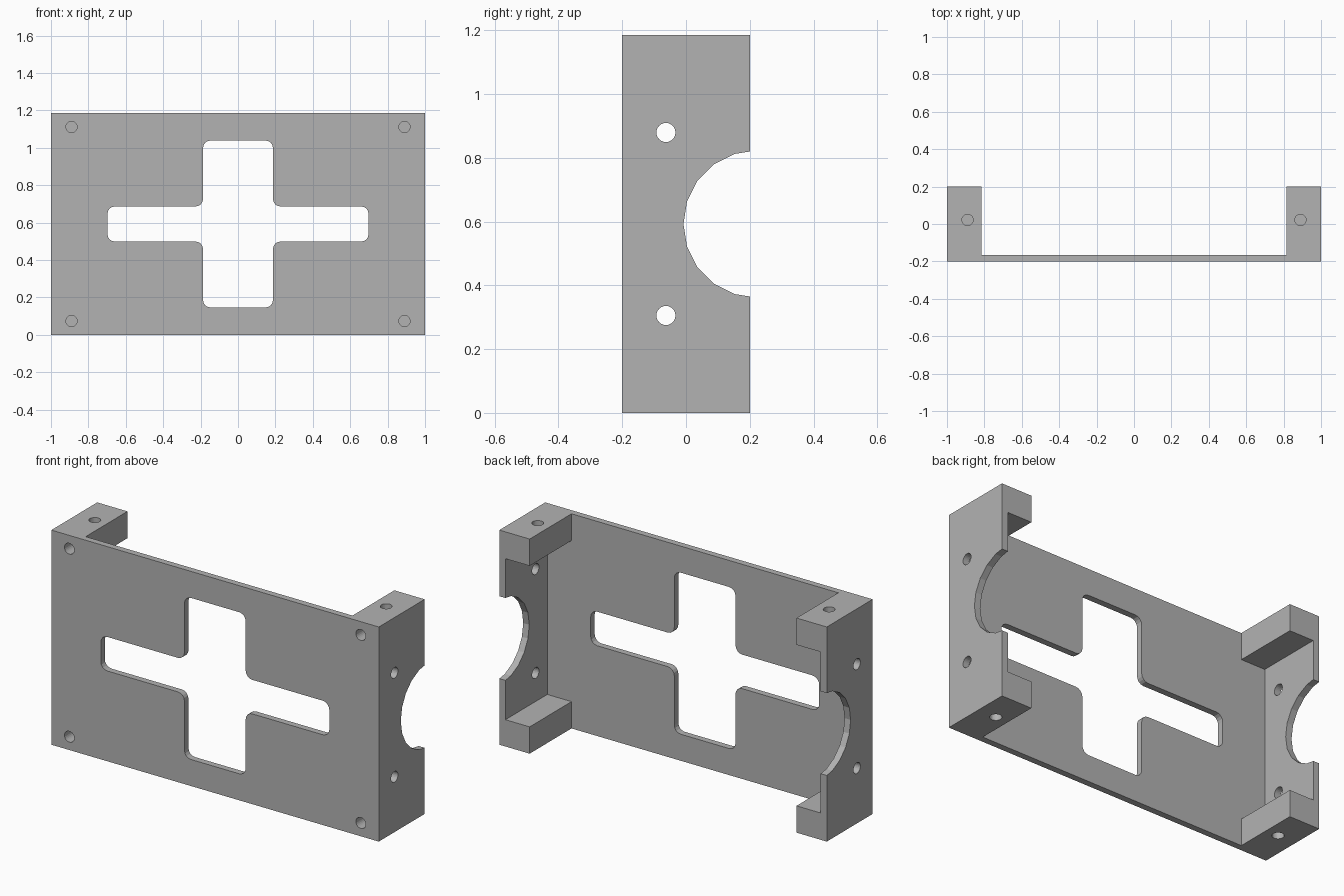
import bpy
import bmesh
from math import pi
from mathutils import Matrix

old = bpy.data.objects.get("Cube")
if old:
    bpy.data.objects.remove(old, do_unlink=True)

HEIGHT = 1.185
MID = HEIGHT / 2
DEPTH = 0.4
BLOCK = 0.148        # height of the corner blocks
PLATE_Y = -0.165     # back surface of the front plate

grey = bpy.data.materials.new("plain_grey")
grey.use_nodes = True
grey.diffuse_color = (0.45, 0.45, 0.45, 1)
grey.node_tree.nodes["Principled BSDF"].inputs["Base Color"].default_value = grey.diffuse_color


def make_object(name, bm):
    bmesh.ops.recalc_face_normals(bm, faces=bm.faces)
    mesh = bpy.data.meshes.new(name)
    bm.to_mesh(mesh)
    bm.free()
    mesh.materials.append(grey)
    obj = bpy.data.objects.new(name, mesh)
    bpy.context.collection.objects.link(obj)
    return obj


def box(name, low, high):
    bm = bmesh.new()
    size = [b - a for a, b in zip(low, high)]
    centre = [(a + b) / 2 for a, b in zip(low, high)]
    bmesh.ops.create_cube(bm, size=1, matrix=Matrix.Translation(centre) @ Matrix.Diagonal((*size, 1)))
    return make_object(name, bm)


def cylinder(name, centre, radius, length, axis, sides=24):
    turn = {"x": Matrix.Rotation(pi / 2, 4, "Y"), "y": Matrix.Rotation(pi / 2, 4, "X"), "z": Matrix()}
    bm = bmesh.new()
    bmesh.ops.create_cone(bm, cap_ends=True, segments=sides, radius1=radius, radius2=radius,
                          depth=length, matrix=Matrix.Translation(centre) @ turn[axis])
    return make_object(name, bm)


def cross_prism(name, arm_x, arm_z, half_w, half_h, radius):
    # One quadrant's corners, mirrored around to make the whole cross
    quad = [(arm_x, half_h), (half_w, half_h), (half_w, arm_z)]
    points = quad + [(-x, z) for x, z in reversed(quad)]
    points += [(-x, -z) for x, z in points]
    bm = bmesh.new()
    face = bm.faces.new([bm.verts.new((x, -0.3, MID + z)) for x, z in points])
    bmesh.ops.bevel(bm, geom=list(bm.verts), offset=radius, segments=4, profile=0.5, affect="VERTICES")
    result = bmesh.ops.extrude_face_region(bm, geom=list(bm.faces))
    moved = [v for v in result["geom"] if isinstance(v, bmesh.types.BMVert)]
    bmesh.ops.translate(bm, verts=moved, vec=(0, 0.2, 0))
    return make_object(name, bm)


def cut(target, cutter):
    mod = target.modifiers.new(cutter.name, "BOOLEAN")
    mod.operation = "DIFFERENCE"
    mod.solver = "EXACT"
    mod.object = cutter
    bpy.context.view_layer.objects.active = target
    bpy.ops.object.modifier_apply(modifier=mod.name)
    bpy.data.objects.remove(cutter, do_unlink=True)


bracket = box("mounting_bracket", (-1, -DEPTH / 2, 0), (1, DEPTH / 2, HEIGHT))

# Open channel behind the plate, and wider pockets that leave thin end walls between the blocks
cut(bracket, box("channel", (-0.815, PLATE_Y, -1), (0.815, 1, 2)))
cut(bracket, box("wall_pocket", (-0.963, PLATE_Y, BLOCK), (0.963, 1, HEIGHT - BLOCK)))

# Rounded cross window in the plate
cut(bracket, cross_prism("cross_window", 0.698, 0.446, 0.187, 0.094, 0.04))

# Round notch and screw holes through both end walls
cut(bracket, cylinder("wall_notch", (0, 0.223, MID), 0.231, 3, "x", 20))
for side in (-1, 1):
    cut(bracket, cylinder("wall_hole", (0, -0.063, MID + side * 0.287), 0.03, 3, "x"))

# Blind screw holes in the front and in the top and bottom of every corner block
for x in (-0.89, 0.89):
    for side in (-1, 1):
        cut(bracket, cylinder("front_hole", (x, -0.2, MID + side * 0.519), 0.03, 0.24, "y"))
        cut(bracket, cylinder("end_hole", (x, 0.022, MID + side * MID), 0.03, 0.2, "z"))
